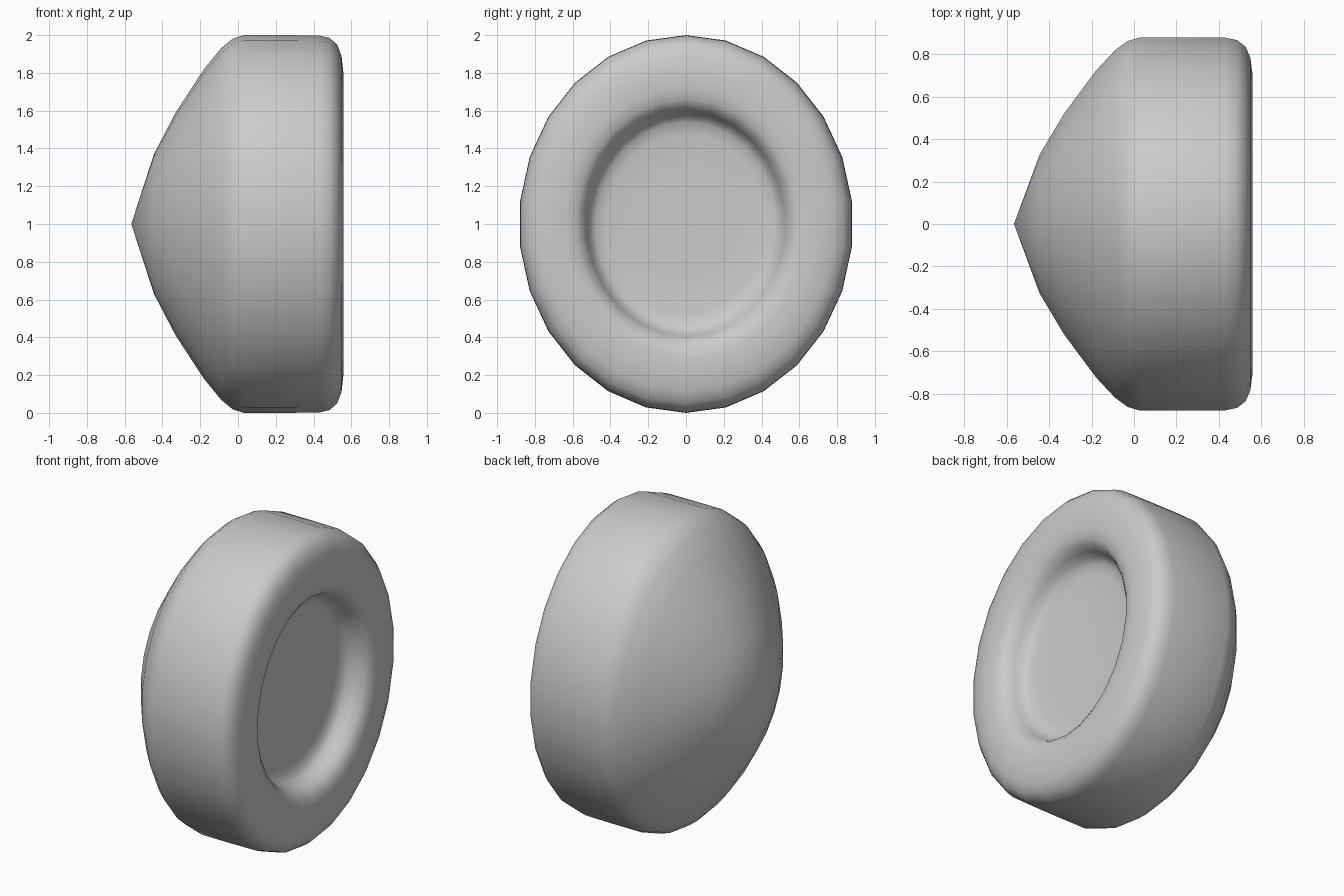
import bpy, bmesh
from math import sin, cos, pi

if "Cube" in bpy.data.objects:
    bpy.data.objects.remove(bpy.data.objects["Cube"])

SEGMENTS = 26
RY, RZ = 0.885, 1.0   # elliptical cross-section, axis along x at z = 1

# Profile (x, radius) from the pointed back, over the rim, into the dish
profile = [
    (-0.565, 0), (-0.445, 0.37), (-0.33, 0.59), (-0.18, 0.82), (-0.09, 0.93),
    (-0.03, 0.98), (0.03, 1.0), (0.24, 1.0), (0.43, 0.998), (0.485, 0.985),
    (0.525, 0.95), (0.548, 0.89), (0.558, 0.80), (0.558, 0.72), (0.548, 0.66),
    (0.52, 0.62), (0.475, 0.595), (0.43, 0.575), (0.405, 0.54), (0.395, 0.48),
    (0.39, 0.30), (0.39, 0),
]

bm = bmesh.new()


def ring(x, r):
    if r == 0:
        return [bm.verts.new((x, 0, 1))]
    return [bm.verts.new((x, RY * r * sin(2 * pi * i / SEGMENTS),
                          1 + RZ * r * cos(2 * pi * i / SEGMENTS)))
            for i in range(SEGMENTS)]


# Skin consecutive rings, closing with fans at both poles
rings = [ring(x, r) for x, r in profile]
for a, b in zip(rings, rings[1:]):
    for i in range(SEGMENTS):
        j = (i + 1) % SEGMENTS
        loop = [a[i % len(a)], a[j % len(a)], b[j % len(b)], b[i % len(b)]]
        bm.faces.new(list(dict.fromkeys(loop)))
bmesh.ops.recalc_face_normals(bm, faces=bm.faces)

# Dished oval knob with a conical back
mesh = bpy.data.meshes.new("dished_knob")
bm.to_mesh(mesh)
bm.free()
mesh.polygons.foreach_set("use_smooth", [True] * len(mesh.polygons))
knob = bpy.data.objects.new("dished_knob", mesh)
bpy.context.collection.objects.link(knob)
